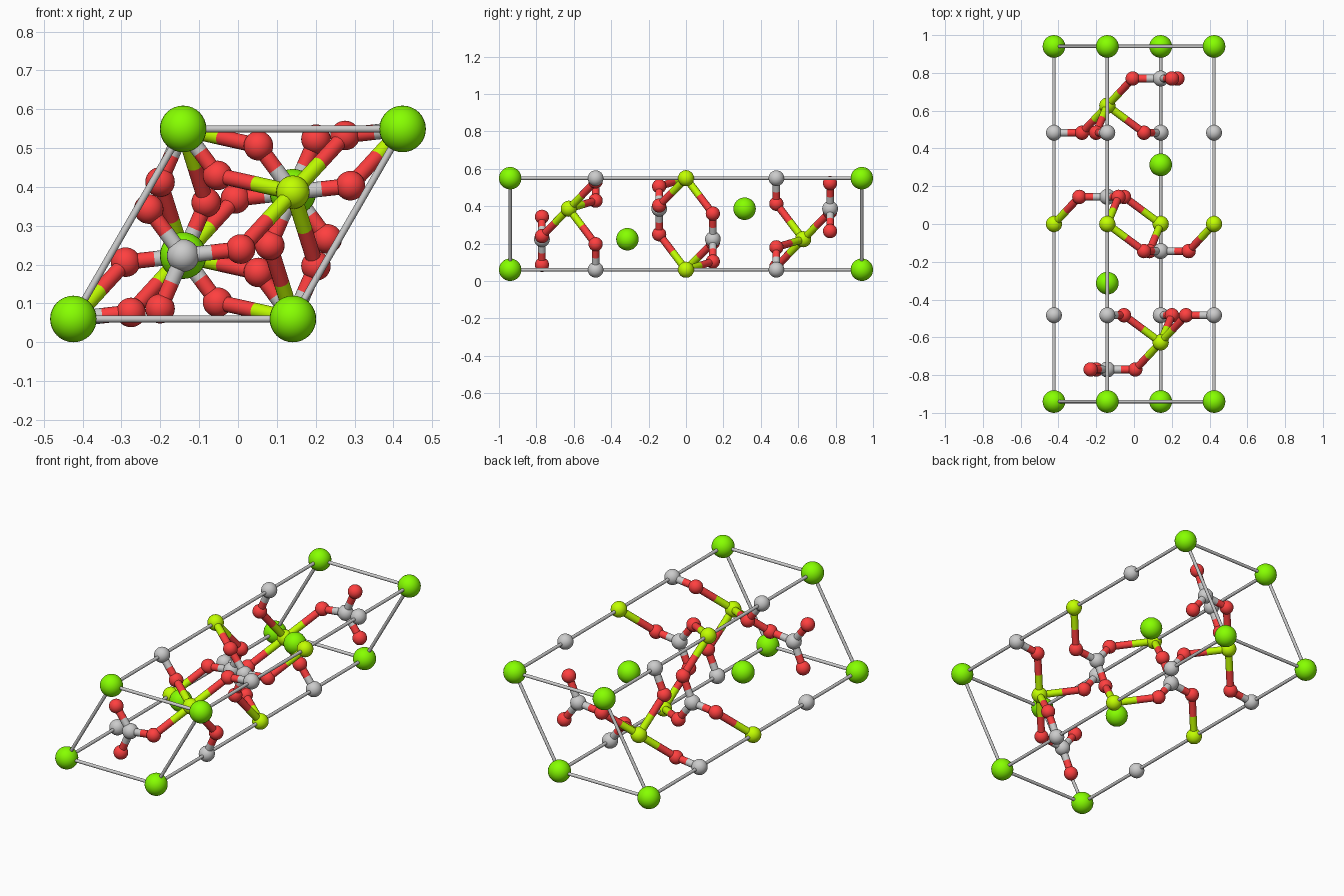
import bpy, math
from mathutils import Vector

if "Cube" in bpy.data.objects:
    bpy.data.objects.remove(bpy.data.objects["Cube"])

A, C = 0.565, 1.88            # cell edge lengths
H = A * math.sqrt(3) / 2
Z0 = 0.06
CO = 0.149                    # carbon to oxygen distance
MID = Vector((0, 0, Z0 + H / 2))


def material(name, rgb):
    m = bpy.data.materials.new(name)
    m.diffuse_color = (*rgb, 1)
    m.use_nodes = True
    m.node_tree.nodes["Principled BSDF"].inputs["Base Color"].default_value = m.diffuse_color
    return m


GREEN = material("green", (0.24, 1.0, 0.0))
LIME = material("lime", (0.54, 1.0, 0.0))
RED = material("red", (1.0, 0.05, 0.05))


def finish(name, mat):
    ob = bpy.context.object
    ob.name = name
    if mat:
        ob.data.materials.append(mat)
    bpy.ops.object.shade_smooth_by_angle(angle=math.radians(40))


def ball(name, p, r, mat=None):
    bpy.ops.mesh.primitive_uv_sphere_add(segments=28, ring_count=16, radius=r, location=p)
    finish(name, mat)


def rod(name, p, q, r, mat=None):
    d = q - p
    bpy.ops.mesh.primitive_cylinder_add(vertices=16, radius=r, depth=d.length,
                                        location=(p + q) / 2,
                                        rotation=d.to_track_quat('Z', 'Y').to_euler())
    finish(name, mat)


def bond(p, q, mat_p, mat_q):
    # each half takes the colour of its own atom
    m = (p + q) / 2
    rod("bond_half", p, m, 0.02, mat_p)
    rod("bond_half", m, q, 0.02, mat_q)


def at(u, v, y):
    # position from fractions along the slanted cross-section
    return Vector((A * (u + v / 2 - 0.75), y, Z0 + H * v))


def invert(p):
    return 2 * MID - p


corners = [(0, 0), (1, 0), (1, 1), (0, 1)]

# cell frame
for i, (u, v) in enumerate(corners):
    rod("cell_long_edge", at(u, v, -C / 2), at(u, v, C / 2), 0.009)
    for y in (-C / 2, C / 2):
        rod("cell_end_edge", at(u, v, y), at(*corners[(i + 1) % 4], y), 0.009)

# large metal atoms at the corners and inside
third = 1 / 3
large = [at(u, v, y) for u, v in corners for y in (-C / 2, C / 2)]
large += [at(third, third, -C / 6), at(2 * third, 2 * third, C / 6)]
for p in large:
    ball("large_metal_atom", p, 0.06, GREEN)

# small metal atoms at mid edges and inside
small = [at(u, v, 0) for u, v in corners]
small += [at(2 * third, 2 * third, -C * third), at(third, third, C * third)]
for p in small:
    ball("small_metal_atom", p, 0.043, LIME)

# carbon atoms with the oxygens lying inside the cell; the other half is the inverse
y1 = C / 2 - 0.243 * C
groups = [(at(0, 0, -y1), []), (at(1, 0, -y1), [66.5]),
          (at(1, 1, -y1), [186.5]), (at(0, 1, -y1), [306.5]),
          (at(third, third, C * third - y1), [66.5, 186.5, 306.5]),
          (at(2 * third, 2 * third, 2 * C * third - y1), [66.5, 186.5, 306.5])]
for c, angles in groups:
    for flip in (False, True):
        pc = invert(c) if flip else c
        ball("carbon_atom", pc, 0.042)
        for deg in angles:
            t = math.radians(deg)
            o = c + CO * Vector((math.cos(t), 0, math.sin(t)))
            po = invert(o) if flip else o
            ball("oxygen_atom", po, 0.038, RED)
            bond(pc, po, None, RED)
            for m in small:
                if (m - po).length < 0.265:
                    bond(po, m, RED, LIME)
